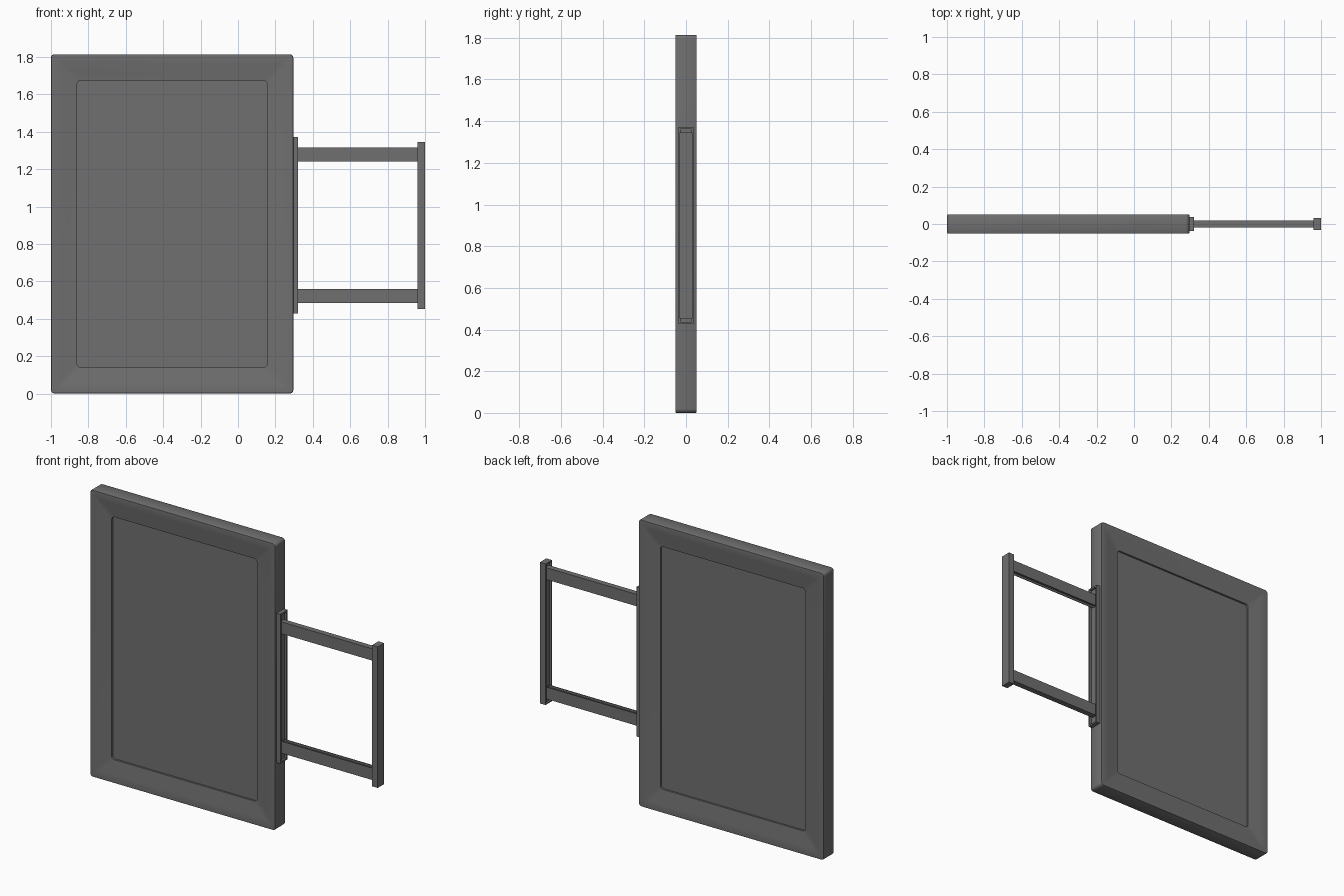
import bpy, bmesh, math
from mathutils import Vector

cube = bpy.data.objects.get("Cube")
if cube:
    bpy.data.objects.remove(cube, do_unlink=True)

grey = bpy.data.materials.new("dark grey metal")
grey.use_nodes = True
colour = (0.16, 0.16, 0.16, 1)
grey.diffuse_color = colour
grey.node_tree.nodes["Principled BSDF"].inputs["Base Color"].default_value = colour


def finish(name, bm, smooth=False):
    bmesh.ops.recalc_face_normals(bm, faces=bm.faces)
    mesh = bpy.data.meshes.new(name)
    bm.to_mesh(mesh)
    bm.free()
    mesh.materials.append(grey)
    obj = bpy.data.objects.new(name, mesh)
    bpy.context.collection.objects.link(obj)
    if smooth:
        bpy.ops.object.select_all(action='DESELECT')
        obj.select_set(True)
        bpy.context.view_layer.objects.active = obj
        bpy.ops.object.shade_smooth_by_angle(angle=math.radians(30))
    return obj


def ring(bm, inset, y, radius, steps=5):
    """Rounded rectangle in the xz plane, inset from the sign's outline."""
    cx, cz = -0.352, 0.907
    hw, hh = 0.648 - inset - radius, 0.907 - inset - radius
    verts = []
    for i, (sx, sz) in enumerate([(1, 1), (-1, 1), (-1, -1), (1, -1)]):
        for k in range(steps + 1):
            a = math.pi / 2 * (i + k / steps)
            verts.append(bm.verts.new((cx + sx * hw + radius * math.cos(a), y,
                                       cz + sz * hh + radius * math.sin(a))))
    return verts


def channel(name, lo, hi, open_dir, rim, depth):
    """Box with a recessed groove in the face that points along open_dir."""
    lo, hi, d = Vector(lo), Vector(hi), Vector(open_dir)
    bm = bmesh.new()
    bmesh.ops.create_cube(bm, size=1)
    for v in bm.verts:
        v.co = Vector(((lo[i] + hi[i]) / 2 + v.co[i] * (hi[i] - lo[i]) for i in range(3)))
    bm.normal_update()
    face = max(bm.faces, key=lambda f: f.normal.dot(d))
    bmesh.ops.inset_region(bm, faces=[face], thickness=rim)
    # Push the groove floor in through straight walls
    floor = bmesh.ops.extrude_discrete_faces(bm, faces=[face])["faces"][0]
    bmesh.ops.translate(bm, verts=floor.verts, vec=-d * depth)
    return finish(name, bm)


# Sign board: frame sloping in to a recessed panel, the same front and back
half = [(0.14, 0.022, 0.02), (0.14, 0.034, 0.02), (0.10, 0.039, 0.018),
        (0.05, 0.046, 0.016), (0.008, 0.051, 0.014), (0.002, 0.050, 0.018),
        (0, 0.046, 0.02)]
profile = [(i, -y, r) for i, y, r in half] + [(i, y, r) for i, y, r in reversed(half)]
bm = bmesh.new()
rings = [ring(bm, *p) for p in profile]
for a, b in zip(rings, rings[1:]):
    for k in range(len(a)):
        n = (k + 1) % len(a)
        bm.faces.new((a[k], a[n], b[n], b[k]))
bm.faces.new(rings[0])
bm.faces.new(rings[-1])
finish("sign_board", bm, smooth=True)

# Wall bracket, each piece grooved on its inner side
channel("board_mount", (0.29, -0.037, 0.427), (0.322, 0.037, 1.372), (1, 0, 0), 0.014, 0.014)
channel("wall_plate", (0.96, -0.032, 0.453), (1.0, 0.032, 1.345), (-1, 0, 0), 0.01, 0.012)
for name, z, d in [("lower_arm", 0.485, 1), ("upper_arm", 1.24, -1)]:
    channel(name, (0.308, -0.018, z), (0.972, 0.018, z + 0.075), (0, 0, d), 0.007, 0.012)
